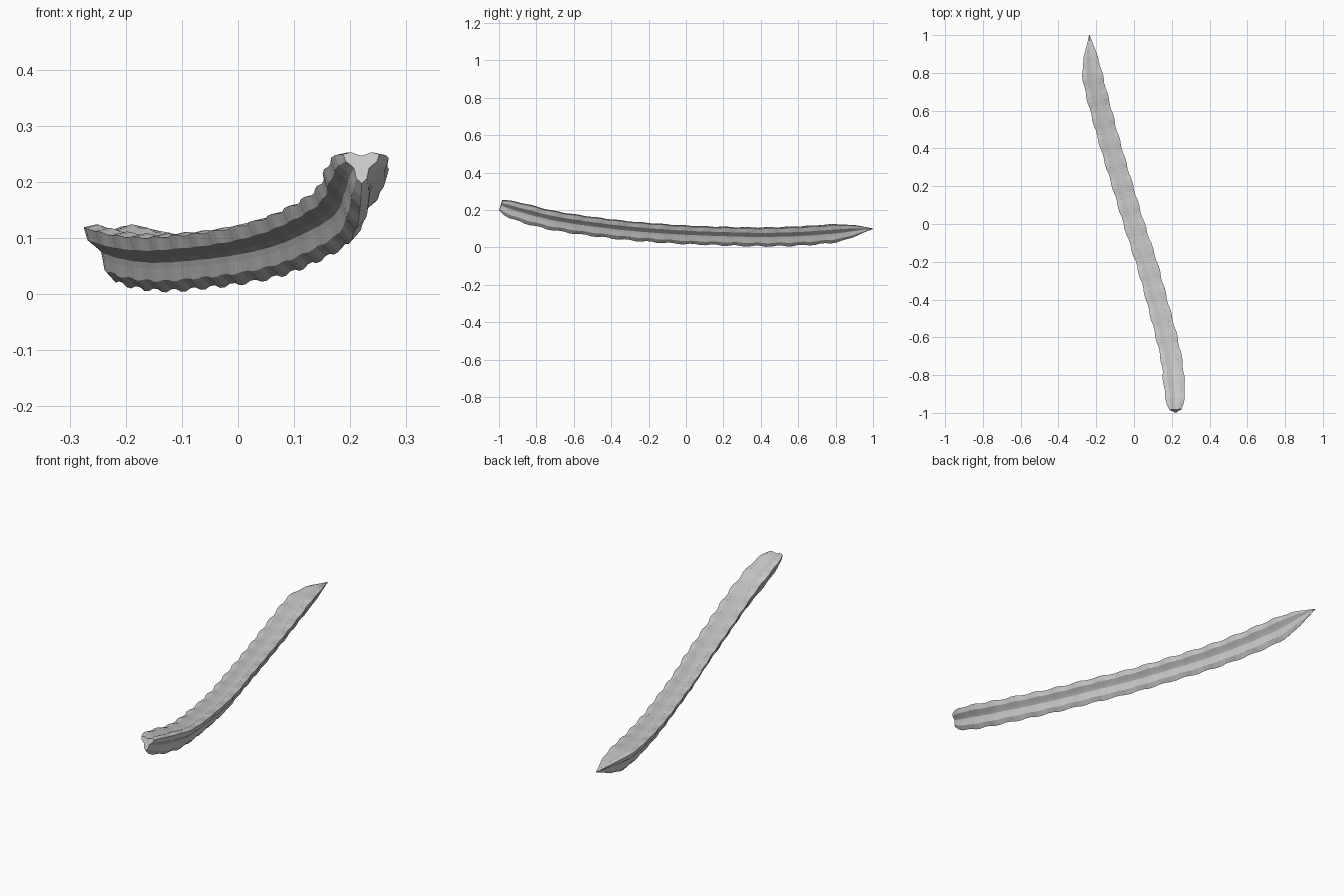
import bpy
import bmesh
from math import cos, sin, pi, radians
from mathutils import Vector

if "Cube" in bpy.data.objects:
    bpy.data.objects.remove(bpy.data.objects["Cube"], do_unlink=True)

# Spine stations: x, y, z, ridge radius
STATIONS = [Vector(s) for s in (
    (.22, -.988, .232, .037), (.218, -.95, .22, .053), (.215, -.88, .2, .063),
    (.195, -.7, .155, .064), (.12, -.4, .112, .063), (.065, -.2, .093, .063),
    (.0, 0, .08, .062), (-.06, .2, .073, .062), (-.12, .4, .069, .063),
    (-.175, .6, .074, .064), (-.215, .76, .085, .063), (-.226, .84, .091, .054),
    (-.231, .92, .098, .031), (-.236, 1, .1, .002))]
# Relative radius of the section, from one ridge to the valley and back
LOBE = (1, .77, .5, .42, .5, .77)
RINGS_PER_WAVE = 4
WAVE = .116


def spine(t):
    """Smooth curve through the stations, t running over their indices."""
    i = min(int(t), len(STATIONS) - 2)
    f = t - i
    a, b, c, d = (STATIONS[max(0, min(len(STATIONS) - 1, i + k))] for k in (-1, 0, 1, 2))
    # Tangents allow for uneven station spacing along y
    h = c.y - b.y
    m0 = (c - a) * (h / (c.y - a.y))
    m1 = (d - b) * (h / (d.y - b.y))
    return (b * (2 * f**3 - 3 * f**2 + 1) + m0 * (f**3 - 2 * f**2 + f)
            + c * (3 * f**2 - 2 * f**3) + m1 * (f**3 - f**2))


def spine_at(y):
    """Point of the spine at a given y."""
    i = 0
    while i < len(STATIONS) - 2 and STATIONS[i + 1].y < y:
        i += 1
    lo, hi = float(i), float(i + 1)
    for _ in range(25):
        mid = (lo + hi) / 2
        lo, hi = (mid, hi) if spine(mid).y < y else (lo, mid)
    return spine(lo)


# Three-ridged pod swept along the spine, its ridges rippled
bm = bmesh.new()
rings = []
start, end = STATIONS[0].y, STATIONS[-1].y
count = round((end - start) / WAVE * RINGS_PER_WAVE)
for k in range(count + 1):
    y = start + (end - start) * k / count
    p = spine_at(y)
    tangent = (spine_at(min(y + .02, end)) - spine_at(max(y - .02, start))).to_3d().normalized()
    side = tangent.cross(Vector((0, 0, 1))).normalized()
    up = side.cross(tangent)
    ripple = .06 * cos(2 * pi * (k - 1.5) / RINGS_PER_WAVE) if 0 < k < count else 0
    ring = []
    for j in range(3 * len(LOBE)):
        angle = radians(30) + 2 * pi * j / (3 * len(LOBE))
        shape = LOBE[j % len(LOBE)]
        r = p.w * shape * (1 + ripple * shape)
        ring.append(bm.verts.new(p.to_3d() + side * (r * cos(angle)) + up * (r * sin(angle))))
    rings.append(ring)

for a, b in zip(rings, rings[1:]):
    for j in range(len(a)):
        n = (j + 1) % len(a)
        bm.faces.new((a[j], a[n], b[n], b[j]))
bm.faces.new(rings[0])
bm.faces.new(rings[-1])
bmesh.ops.recalc_face_normals(bm, faces=bm.faces)

mesh = bpy.data.meshes.new("ridged_pod")
bm.to_mesh(mesh)
bm.free()
pod = bpy.data.objects.new("ridged_pod", mesh)
bpy.context.collection.objects.link(pod)

# Plain grey surface
grey = bpy.data.materials.new("light_grey")
grey.use_nodes = True
grey.diffuse_color = (.6, .6, .6, 1)
grey.node_tree.nodes["Principled BSDF"].inputs["Base Color"].default_value = (.6, .6, .6, 1)
mesh.materials.append(grey)
